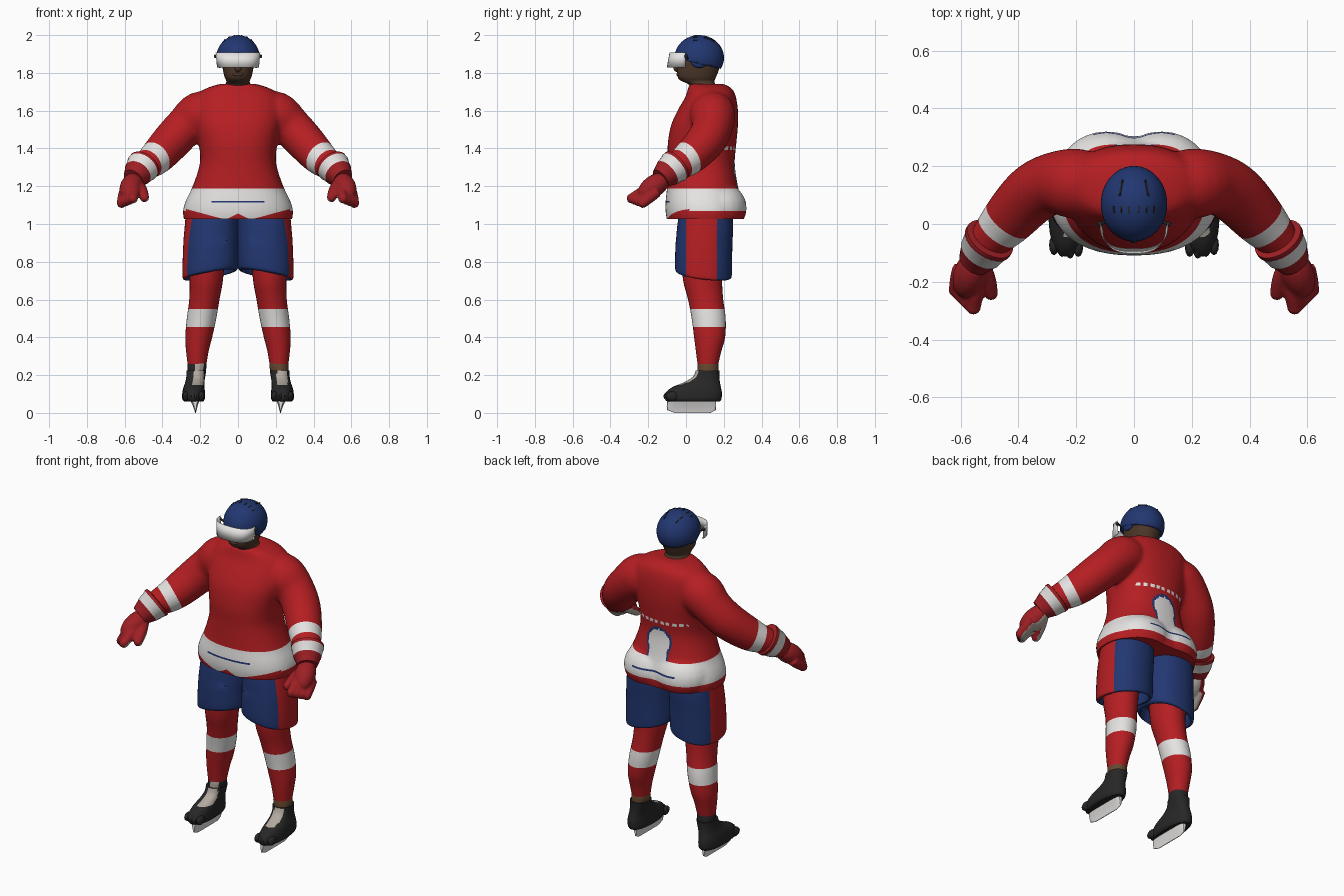
import bpy, bmesh, math
from mathutils import Vector as V, Matrix

if "Cube" in bpy.data.objects:
    bpy.data.objects.remove(bpy.data.objects["Cube"])


def material(name, *rgb):
    m = bpy.data.materials.new(name)
    m.use_nodes = True
    m.diffuse_color = (*rgb, 1)
    m.node_tree.nodes["Principled BSDF"].inputs["Base Color"].default_value = (*rgb, 1)
    return m


RED = material("jersey red", 0.46, 0.013, 0.016)
BLUE = material("navy blue", 0.016, 0.038, 0.165)
WHITE = material("white", 0.78, 0.77, 0.76)
MAROON = material("glove red", 0.34, 0.014, 0.018)
SKIN = material("brown skin", 0.075, 0.038, 0.022)
TAN = material("ankle brown", 0.13, 0.065, 0.03)
BLACK = material("black leather", 0.02, 0.02, 0.02)
BEIGE = material("beige", 0.45, 0.4, 0.35)


def spline(rows, k=4):
    """Catmull-Rom interpolation of rows of numbers."""
    out = []
    for i in range(len(rows) - 1):
        a, b, c, d = rows[max(i - 1, 0)], rows[i], rows[i + 1], rows[min(i + 2, len(rows) - 1)]
        for j in range(k):
            t = j / k
            out.append([q + t / 2 * (r - p + t * (2*p - 5*q + 4*r - s + t * (3*q - p - 3*r + s)))
                        for p, q, r, s in zip(a, b, c, d)])
    return out + [list(rows[-1])]


def skin(bm, rings, n=32, p=2.0):
    """Loft superelliptical rings given as (centre, half axis, half axis)."""
    loops = []
    for c, u, w in rings:
        loop = []
        for i in range(n):
            ca, sa = math.cos(math.tau * i / n), math.sin(math.tau * i / n)
            x, y = (math.copysign(abs(e) ** (2 / p), e) for e in (ca, sa))
            loop.append(bm.verts.new(c + u * x + w * y))
        loops.append(loop)
    for a, b in zip(loops, loops[1:]):
        for i in range(n):
            bm.faces.new((a[i], a[(i + 1) % n], b[(i + 1) % n], b[i]))
    bm.faces.new(loops[0])
    bm.faces.new(loops[-1])


def stack(bm, rows, n=32, p=2.0, k=4):
    """Level rings from rows of z, centre x, half width, front y, back y."""
    skin(bm, [(V((x, (f + b) / 2, z)), V((r, 0, 0)), V((0, (b - f) / 2, 0)))
              for z, x, r, f, b in spline(rows, k)], n, p)


def tube(bm, rows, n=24, k=4):
    """Round tube along rows of x, y, z, radius."""
    rows = spline(rows, k)
    pts = [V(r[:3]) for r in rows]
    rings = []
    for i, c in enumerate(pts):
        t = (pts[min(i + 1, len(pts) - 1)] - pts[max(i - 1, 0)]).normalized()
        u = t.cross(V((0, 0, 1))).normalized()
        rings.append((c, u * rows[i][3], u.cross(t) * rows[i][3]))
    skin(bm, rings, n)


def blob(bm, c, r, q=None, seg=24):
    bmesh.ops.create_uvsphere(bm, u_segments=seg, v_segments=seg // 2, radius=1,
                              matrix=Matrix.LocRotScale(V(c), q, V(r)))


def cut(bm, co, no, keep=lambda c: True, **kw):
    fs = [f for f in bm.faces if keep(f.calc_center_median())]
    geom = fs + list({e for f in fs for e in f.edges}) + list({v for f in fs for v in f.verts})
    bmesh.ops.bisect_plane(bm, geom=geom, plane_co=V(co), plane_no=V(no), **kw)


def finish(name, bm, mats, rule=None, thick=0):
    bmesh.ops.recalc_face_normals(bm, faces=bm.faces)
    if rule:
        for f in bm.faces:
            f.material_index = int(rule(f.calc_center_median(), f.normal))
    me = bpy.data.meshes.new(name)
    bm.to_mesh(me)
    bm.free()
    for m in mats:
        me.materials.append(m)
    me.shade_smooth()
    me.set_sharp_from_angle(angle=math.radians(45))
    ob = bpy.data.objects.new(name, me)
    bpy.context.collection.objects.link(ob)
    if thick:
        ob.modifiers.new("thickness", "SOLIDIFY").thickness = thick
    return ob


def fuse(bm, voxel, rounds):
    """Merge overlapping closed parts into one soft surface."""
    ob = finish("fuse_helper", bm, [])
    r = ob.modifiers.new("remesh", "REMESH")
    r.mode, r.voxel_size = "VOXEL", voxel
    s = ob.modifiers.new("smooth", "SMOOTH")
    s.iterations = rounds
    me = bpy.data.meshes.new_from_object(ob.evaluated_get(bpy.context.evaluated_depsgraph_get()))
    out = bmesh.new()
    out.from_mesh(me)
    bpy.data.objects.remove(ob)
    return out


# Jersey: torso, seat and sleeves fused, then banded
bm = bmesh.new()
stack(bm, [(1.0, 0, .28, -.095, .295), (1.06, 0, .292, -.108, .305), (1.12, 0, .278, -.108, .297),
           (1.2, 0, .24, -.1, .275), (1.32, 0, .202, -.096, .258), (1.42, 0, .207, -.097, .266),
           (1.52, 0, .228, -.08, .275), (1.6, 0, .235, -.045, .275), (1.67, 0, .225, -.005, .265),
           (1.715, 0, .175, .01, .245), (1.742, 0, .095, .015, .2)], 48, 2.3)
for s in (1, -1):
    blob(bm, (s * .095, .17, 1.085), (.17, .152, .14))
    tube(bm, [(s * x, y, z, r) for x, y, z, r in (
        (.1, .135, 1.6, .1), (.2, .14, 1.58, .122), (.28, .14, 1.515, .108),
        (.355, .1, 1.435, .104), (.445, .005, 1.34, .09), (.53, -.085, 1.285, .06))])
bm = fuse(bm, .0105, 9)
cut(bm, (0, 0, 1.026), (0, 0, 1), clear_inner=True)
bmesh.ops.holes_fill(bm, edges=[e for e in bm.edges if e.is_boundary])
for z in (1.07, 1.113, 1.123, 1.187, 1.392, 1.411):
    cut(bm, (0, 0, z), (0, 0, 1), lambda c: abs(c.x) < .33 and (c.z < 1.3 or c.y > .2))
BAND, AXIS = V((.455, -.005, 1.335)), V((.56, -.7, -.42)).normalized()
for s in (1, -1):
    for d in (-.03, .03):
        p = BAND + AXIS * d
        cut(bm, (s * p.x, p.y, p.z), (s * AXIS.x, AXIS.y, AXIS.z), lambda c: s * c.x > .33)
    # slanted lower edge of the band and the small wedge at the front
    cut(bm, (s * .07, 0, 1.024), (-s * .27, 0, 1), lambda c: c.y < .02 and c.z < 1.1)
    cut(bm, (0, 0, 1.022), (-s * .45, 0, 1), lambda c: c.y < 0 and c.z < 1.1 and s * c.x < .06)
    cut(bm, (0, 0, 1.055), (s * .5, 0, 1), lambda c: c.y < 0 and c.z < 1.1 and s * c.x < .06)


def jersey_rule(c, n):
    x = abs(c.x)
    if x > .33:
        return abs((V((x, c.y, c.z)) - BAND).dot(AXIS)) < .03
    if c.y > .2 and 1.187 < c.z < 1.39:     # keyhole patch on the back
        d = math.hypot(c.x, c.z - 1.285) - .07
        if c.z < 1.285:
            d = min(d, x - .056)
        if d < .014:
            return 1 if d < 0 else 2
    if c.y > .2 and 1.392 < c.z < 1.411:    # broken stripe on the back
        return x < .16 and c.x * 28 % 1 < .65
    if 1.113 < c.z < 1.123 and x < .14:
        return 2
    low = 1.07
    if c.y < .02:
        low = 1.024 + (x - .07) * .27
        if c.z < 1.055 - x * .5 and x < .06:
            return 0
    return low < c.z < 1.187 and n.z > -.9


finish("jersey", bm, [RED, WHITE, BLUE], jersey_rule)

for s, side in ((1, "left"), (-1, "right")):
    # Shorts leg with a hollow hem and red outer panel
    bm = bmesh.new()
    stack(bm, [(1.08, s * .135, .14, -.03, .24), (1.0, s * .139, .142, -.045, .25),
               (.88, s * .144, .147, -.055, .245), (.755, s * .146, .148, -.058, .243),
               (.733, s * .147, .14, -.05, .237), (.737, s * .147, .125, -.04, .225),
               (.8, s * .147, .12, -.03, .22)], 48, 2.25)
    for v in bm.verts:
        if v.co.z < .9:
            v.co.z -= (abs(v.co.x) - .147) * .18 + (v.co.y - .095) * .12
    for y in (0, .165):
        cut(bm, (0, y, 0), (0, 1, 0))
    finish(side + "_shorts_leg", bm, [BLUE, RED],
           lambda c, n: abs(c.x) > .2 and 0 < c.y < .165 and n.x * s > .2)

    # Stocking with a white band
    bm = bmesh.new()
    stack(bm, [(z, s * x, r, y - d, y + d) for z, x, y, r, d in (
        (.82, .165, .085, .095, .11), (.7, .168, .088, .088, .103), (.6, .178, .104, .08, .093),
        (.5, .193, .12, .078, .09), (.4, .208, .125, .071, .082), (.33, .215, .12, .06, .068),
        (.26, .217, .116, .05, .055))])
    for z in (.455, .55):
        cut(bm, (0, 0, z), (0, 0, 1))
    finish(side + "_stocking", bm, [RED, WHITE], lambda c, n: .455 < c.z < .55)

    # Ankle, bare on one side and covered by the boot on the other
    bm = bmesh.new()
    stack(bm, [(.275, s * .217, .046, .064, .168), (.25, s * .217, .051, .06, .172),
               (.2, s * .222, .046, .06, .172)])
    finish(side + "_ankle", bm, [TAN if s > 0 else BLACK, BEIGE],
           lambda c, n: s < 0 and n.y < -.6 and n.x > -.3)

    # Boot with rounded toe bumps and beige tongue
    bm = bmesh.new()
    stack(bm, [(.06, s * .235, .05, -.1, .18), (.075, s * .235, .06, -.112, .188),
               (.105, s * .235, .06, -.108, .19), (.135, s * .233, .056, -.075, .185),
               (.16, s * .229, .051, -.015, .18), (.19, s * .224, .05, .035, .177),
               (.225, s * .221, .053, .052, .178)], 32, 2.3)
    for i in range(4):
        blob(bm, (s * (.193 + i * .028), -.085 + abs(i - 1) * .006, .088), (.017, .035, .026), seg=12)
    finish(side + "_boot", bm, [BLACK, BEIGE],
           lambda c, n: c.z > .148 and c.y < .085 and abs(c.x - s * .222 - .012) < .029 and n.y < -.2)

    # Skate blade
    bm = bmesh.new()
    stack(bm, [(.066, s * .228, .024, -.1, .16), (.035, s * .226, .012, -.102, .16),
               (.015, s * .225, .006, -.1, .158), (0, s * .225, .002, -.06, .13)], 24, 4, 1)
    finish(side + "_blade", bm, [WHITE])

    # Glove: hand, fingers and thumb fused, beige palm
    bm = bmesh.new()
    q = V((s * .3, -.78, -.55)).to_track_quat("Z", "Y")
    blob(bm, (s * .565, -.17, 1.2), (.058, .058, .1), q)
    for i in range(4):
        a = V((s * (.545 + .018 * i), -.2 + .016 * i, 1.185 - .004 * i))
        b = V((s * (.556 + .02 * i), -.288 + .02 * i, 1.135 - .008 * i))
        tube(bm, [(*a, .03), (*a.lerp(b, .5), .03), (*b, .026)], 12)
        blob(bm, b, (.027, .027, .027), seg=12)
    thumb = V((s * .495, -.24, 1.14))
    tube(bm, [(s * .53, -.14, 1.21, .032), (s * .508, -.19, 1.175, .03), (*thumb, .025)], 12)
    blob(bm, thumb, (.025, .025, .025), seg=12)
    bm = fuse(bm, .007, 2)
    finish(side + "_glove", bm, [MAROON, BEIGE],
           lambda c, n: n.dot(V((-s * .65, .3, -.7))) > .6)

    # Flared cuff: red rim, white stripe, glove red
    bm = bmesh.new()
    a, b = V((s * .497, -.05, 1.312)), V((s * .555, -.135, 1.24))
    rows = [(0, .076), (.02, .09), (.16, .09), (.2, .086), (.58, .077), (.63, .073), (1, .056)]
    tube(bm, [(*a.lerp(b, t), r) for t, r in rows], 24, 1)
    axis = (b - a).normalized()
    length = (b - a).length
    finish(side + "_cuff", bm, [MAROON, WHITE],
           lambda c, n: .17 < (c - a).dot(axis) / length < .6)

    # Visor hinge
    bm = bmesh.new()
    blob(bm, (s * .119, 0, 1.888), (.009, .009, .01), seg=12)
    tube(bm, [(s * .095, .01, 1.875, .006), (s * .118, 0, 1.887, .006)], 8, 1)
    finish(side + "_visor_hinge", bm, [BLACK])

    # Helmet ear guard
    bm = bmesh.new()
    blob(bm, (s * .097, .07, 1.862), (.014, .045, .036))
    finish(side + "_ear_guard", bm, [BLUE])

# Head and neck with nose and lips
bm = bmesh.new()
stack(bm, [(1.7, 0, .07, .03, .18), (1.74, 0, .066, .012, .155), (1.757, 0, .062, -.025, .15),
           (1.78, 0, .072, -.045, .16), (1.83, 0, .082, -.048, .178), (1.88, 0, .085, -.045, .185),
           (1.94, 0, .07, -.02, .16)], 32, 2.2)
blob(bm, (0, -.05, 1.825), (.018, .016, .02), seg=16)
blob(bm, (0, -.04, 1.792), (.03, .011, .01), seg=16)
finish("head", bm, [SKIN])

# Helmet shell, trimmed on a slant
CENTRE, SIZE = V((0, .07, 1.88)), V((.115, .131, .12))
bm = bmesh.new()
blob(bm, CENTRE, SIZE, seg=48)
cut(bm, (0, -.06, 1.88), (0, .06, .25), clear_inner=True)
finish("helmet", bm, [BLUE], thick=.012)

# Helmet vents lying along the shell
bm = bmesh.new()
vents = [(x, .125, .03) for x in (-.045, .045)]
vents += [(x, .05, .012) for x in (-.07, -.045, -.018, .018, .045, .07)]
for x, y, half in vents:
    u, w = x / SIZE.x, (y - CENTRE.y) / SIZE.y
    h = math.sqrt(1 - u * u - w * w)
    n = V((u / SIZE.x, w / SIZE.y, h / SIZE.z)).normalized()
    across = V((0, 1, 0)).cross(n).normalized()
    turn = Matrix((across, n.cross(across), n)).transposed().to_quaternion()
    at = Matrix.LocRotScale(V((x, y, CENTRE.z + SIZE.z * h)), turn, V((.006, half * 2, .005)))
    bmesh.ops.create_cube(bm, size=1, matrix=at)
finish("helmet_vents", bm, [BLACK])

# Wraparound visor
bm = bmesh.new()
loops = []
for z, rx, ry in ((1.908, .116, .083), (1.828, .109, .098)):
    loop = []
    for i in range(33):
        t = math.pi * i / 32
        x = math.copysign(abs(math.cos(t)) ** .75, math.cos(t))
        loop.append(bm.verts.new((rx * x, -.002 - ry * abs(math.sin(t)) ** .75, z)))
    loops.append(loop)
for i in range(32):
    bm.faces.new((loops[0][i], loops[0][i + 1], loops[1][i + 1], loops[1][i]))
finish("visor", bm, [WHITE], thick=.002)
